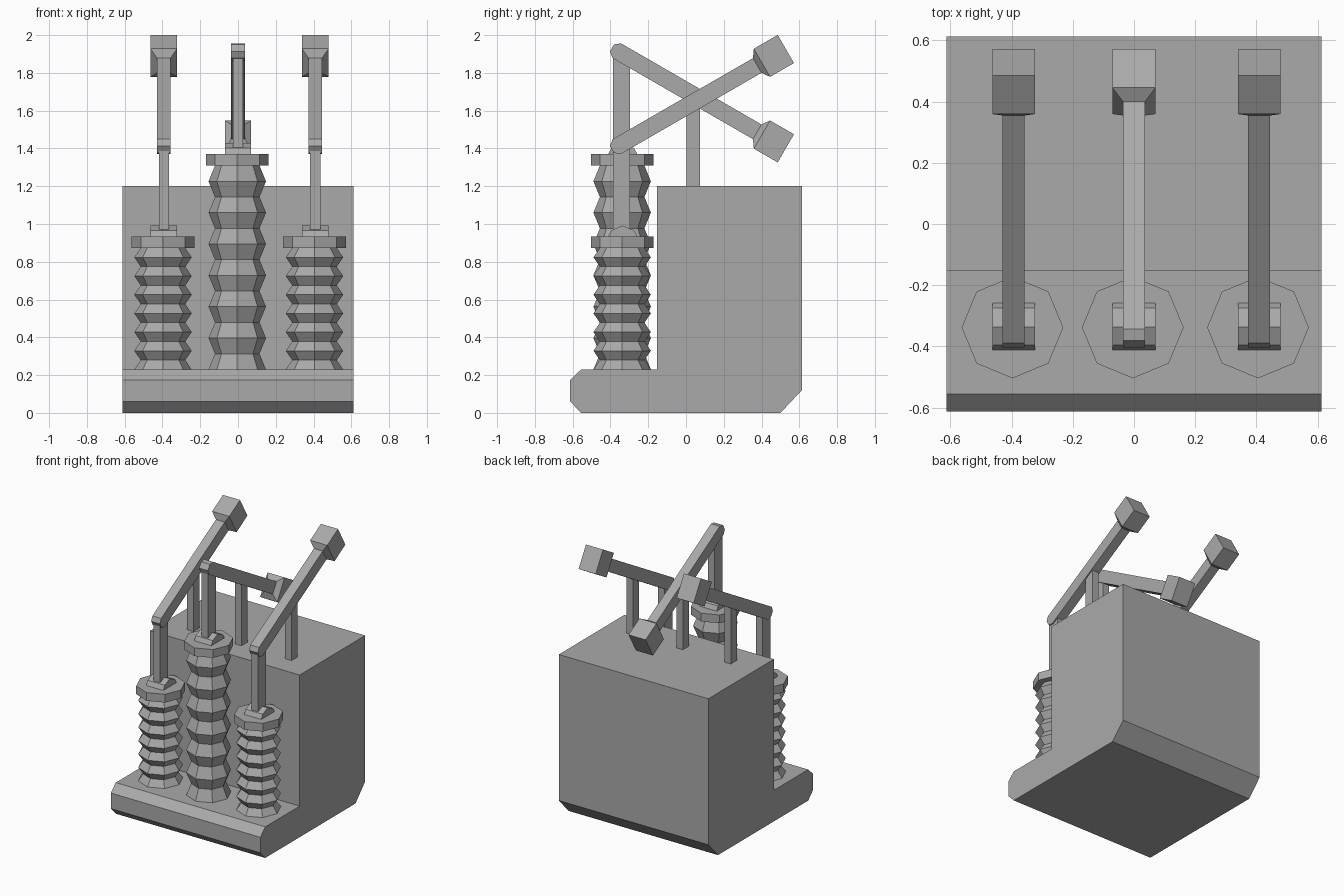
import bpy, bmesh, math
from mathutils import Vector

if "Cube" in bpy.data.objects:
    bpy.data.objects.remove(bpy.data.objects["Cube"])

grey = bpy.data.materials.new("plain_grey")
grey.diffuse_color = (0.4, 0.4, 0.4, 1)
grey.use_nodes = True
grey.node_tree.nodes["Principled BSDF"].inputs["Base Color"].default_value = grey.diffuse_color


def finish(name, bm):
    bmesh.ops.recalc_face_normals(bm, faces=bm.faces)
    mesh = bpy.data.meshes.new(name)
    bm.to_mesh(mesh)
    bm.free()
    mesh.materials.append(grey)
    obj = bpy.data.objects.new(name, mesh)
    bpy.context.collection.objects.link(obj)
    return obj


def loft(name, rings):
    """Skin a stack of equal-length rings and cap both ends."""
    bm = bmesh.new()
    loops = [[bm.verts.new(p) for p in ring] for ring in rings]
    n = len(loops[0])
    for a, b in zip(loops, loops[1:]):
        for i in range(n):
            j = (i + 1) % n
            bm.faces.new((a[i], a[j], b[j], b[i]))
    bm.faces.new(loops[0])
    bm.faces.new(loops[-1])
    return finish(name, bm)


def extrude_x(name, profile, x, width):
    """Extrude a (y, z) profile along x."""
    return loft(name, [[(x + s * width / 2, y, z) for y, z in profile] for s in (-1, 1)])


def box(name, x, width, y0, y1, z0, z1):
    return extrude_x(name, [(y0, z0), (y1, z0), (y1, z1), (y0, z1)], x, width)


def octagon(x, y, z, r):
    return [(x + r * math.cos(i * math.pi / 4), y + r * math.sin(i * math.pi / 4), z)
            for i in range(8)]


# Cabinet with a low front ledge and chamfered bottom edges
extrude_x("cabinet", [(-0.555, 0), (-0.613, 0.06), (-0.613, 0.175), (-0.555, 0.23),
                      (-0.153, 0.23), (-0.153, 1.2), (0.613, 1.2), (0.613, 0.12),
                      (0.5, 0)], 0, 1.224)

BASE_Z, BELLOWS_Y, BANDS = 0.23, -0.338, 13


def pump(side, x, collar_z, pivot_z, slope):
    # Folded bellows
    step = (collar_z - BASE_Z) / BANDS
    rings = [octagon(x - 0.004, BELLOWS_Y, BASE_Z + i * step, 0.118 if i % 2 else 0.152)
             for i in range(BANDS + 1)]
    loft(side + "_bellows", rings)

    # Collar and the rounded hub on it
    top = collar_z + 0.061
    loft(side + "_collar", [octagon(x - 0.004, BELLOWS_Y, z, 0.166) for z in (collar_z, top)])
    extrude_x(side + "_hub", [(-0.412, top - 0.005), (-0.412, top), (-0.395, top + 0.032),
                              (-0.337, top + 0.058), (-0.275, top + 0.032),
                              (-0.258, top), (-0.258, top - 0.005)], x, 0.14)

    # Tilted lever arm with a clipped front end
    ang = math.radians(30) * slope
    along = Vector((0, math.cos(ang), math.sin(ang)))
    across = Vector((0, -math.sin(ang), math.cos(ang)))
    start = Vector((x, -0.392, pivot_z))

    def local(t, n, dx=0):
        return start + along * t + across * n + Vector((dx, 0, 0))

    profile = [(0.03, 0.045), (0, 0.022), (0, -0.022), (0.03, -0.045),
               (0.9, -0.045), (0.9, 0.045)]
    extrude_x(side + "_lever", [local(t, n).yz for t, n in profile], x, 0.072)

    # Counterweight block tapering into the lever
    sections = [(0.888, 0.036, 0.045), (0.917, 0.07, 0.086), (1.063, 0.07, 0.086)]
    loft(side + "_counterweight",
         [[local(t, -h, -w), local(t, -h, w), local(t, h, w), local(t, h, -w)]
          for t, w, h in sections])

    # Push rod at the front and fulcrum post on the cabinet
    tan = math.tan(ang)
    box(side + "_push_rod", x, 0.053, -0.387, -0.297, top, pivot_z + 0.05 * tan)
    box(side + "_fulcrum_post", x, 0.053, 0.003, 0.075, 1.2, pivot_z + 0.43 * tan)


pump("left", -0.393, 0.873, 1.395, 1)
pump("middle", 0.0, 1.309, 1.932, -1)
pump("right", 0.409, 0.873, 1.395, 1)
